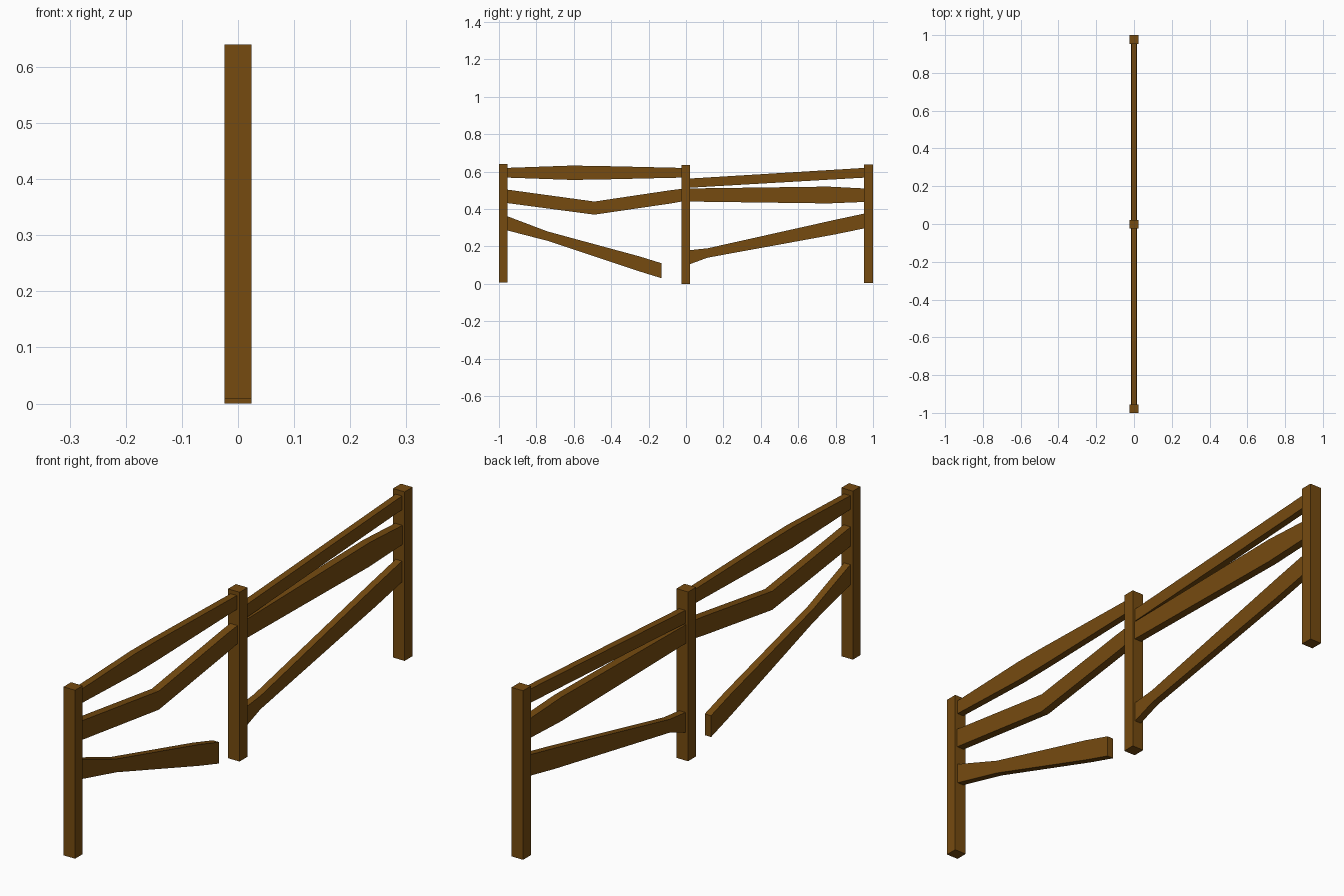
import bpy
import bmesh

if "Cube" in bpy.data.objects:
    bpy.data.objects.remove(bpy.data.objects["Cube"])

wood = bpy.data.materials.new("wood")
wood.diffuse_color = (0.18, 0.07, 0.005, 1)
wood.use_nodes = True
wood.node_tree.nodes["Principled BSDF"].inputs["Base Color"].default_value = wood.diffuse_color


def finish(name, bm):
    bmesh.ops.recalc_face_normals(bm, faces=bm.faces)
    mesh = bpy.data.meshes.new(name)
    bm.to_mesh(mesh)
    bm.free()
    mesh.materials.append(wood)
    obj = bpy.data.objects.new(name, mesh)
    bpy.context.collection.objects.link(obj)


def post(name, y0, y1, z0, z1):
    bm = bmesh.new()
    bmesh.ops.create_cube(bm, size=1)
    bmesh.ops.scale(bm, vec=(0.048, y1 - y0, z1 - z0), verts=bm.verts)
    bmesh.ops.translate(bm, vec=(0, (y0 + y1) / 2, (z0 + z1) / 2), verts=bm.verts)
    finish(name, bm)


def rail(name, stations, half=0.013):
    """Plank lofted through (y, bottom z, top z) stations."""
    bm = bmesh.new()
    rings = [[bm.verts.new((x, y, z)) for x, z in
              ((-half, lo), (half, lo), (half, hi), (-half, hi))]
             for y, lo, hi in stations]
    for a, b in zip(rings, rings[1:]):
        for i in range(4):
            j = (i + 1) % 4
            bm.faces.new((a[i], a[j], b[j], b[i]))
    bm.faces.new(rings[0])
    bm.faces.new(rings[-1])
    finish(name, bm)


# Upright posts
post("front_post", -1.0, -0.955, 0.008, 0.64)
post("middle_post", -0.025, 0.022, 0.0, 0.635)
post("back_post", 0.953, 1.0, 0.004, 0.638)

# Front span: bulging top rail, sagging middle rail, fallen bottom rail
rail("front_top_rail", [(-0.957, 0.568, 0.62), (-0.62, 0.556, 0.632),
                        (-0.5, 0.557, 0.631), (-0.023, 0.568, 0.62)])
rail("front_middle_rail", [(-0.957, 0.432, 0.504), (-0.49, 0.37, 0.44),
                           (-0.08, 0.43, 0.501), (-0.023, 0.44, 0.508)], 0.015)
rail("front_bottom_rail", [(-0.957, 0.286, 0.362), (-0.74, 0.23, 0.28),
                           (-0.25, 0.067, 0.147), (-0.13, 0.03, 0.11)])

# Back span: tilted top rail, bulging middle rail, slanted bottom rail
rail("back_top_rail", [(0.02, 0.514, 0.563), (0.955, 0.568, 0.62)])
rail("back_middle_rail", [(0.02, 0.44, 0.51), (0.76, 0.43, 0.52),
                          (0.955, 0.438, 0.51)], 0.015)
rail("back_bottom_rail", [(0.02, 0.105, 0.18), (0.115, 0.14, 0.19),
                          (0.8, 0.265, 0.343), (0.955, 0.297, 0.376)])
